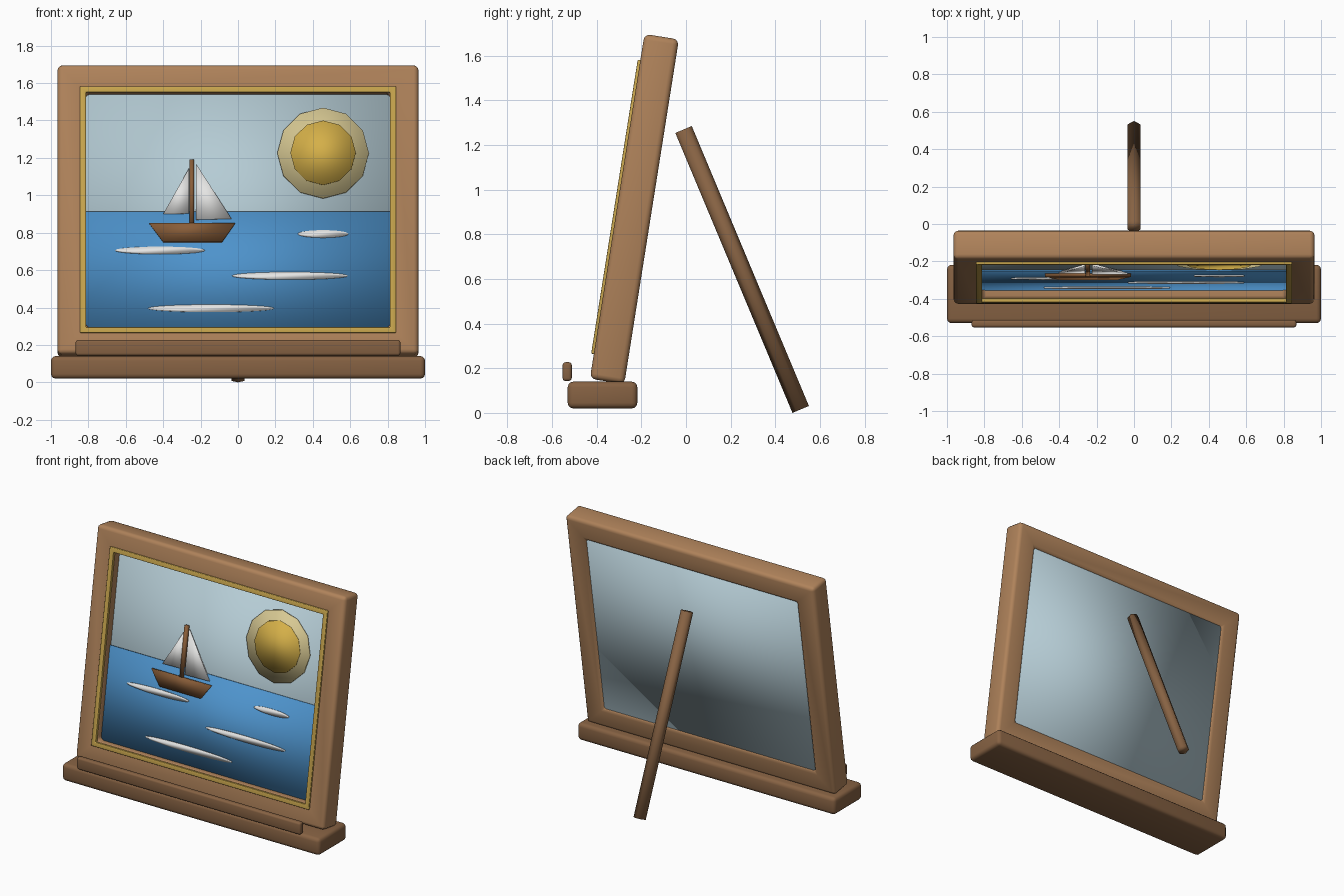
import bpy, bmesh, math
from mathutils import Matrix, Vector

if "Cube" in bpy.data.objects:
    bpy.data.objects.remove(bpy.data.objects["Cube"])

TILT = math.radians(9)
# the leaning picture: local x right, y depth, z up along the slope
LEAN = Matrix.Translation((0, -0.353, 0.145)) @ Matrix.Rotation(-TILT, 4, 'X')


def material(name, r, g, b):
    m = bpy.data.materials.new(name)
    m.diffuse_color = (r, g, b, 1)
    m.use_nodes = True
    m.node_tree.nodes["Principled BSDF"].inputs["Base Color"].default_value = m.diffuse_color
    return m


WOOD = material("frame wood", .43, .225, .103)
DARK = material("stand wood", .24, .122, .056)
GOLD = material("gold trim", .58, .38, .075)
SKY = material("sky blue", .46, .60, .66)
SEA = material("sea blue", .075, .29, .60)
SUN = material("sun yellow", .66, .43, .065)
HALO = material("pale halo", .68, .58, .29)
WHITE = material("sail white", .78, .78, .77)
HULL = material("boat brown", .25, .11, .04)


def finish(name, bm, mat, bevel=0):
    bmesh.ops.recalc_face_normals(bm, faces=bm.faces)
    for f in bm.faces:
        f.smooth = True
    me = bpy.data.meshes.new(name)
    bm.to_mesh(me)
    bm.free()
    me.materials.append(mat)
    ob = bpy.data.objects.new(name, me)
    bpy.context.collection.objects.link(ob)
    if bevel:
        mod = ob.modifiers.new("bevel", 'BEVEL')
        mod.width, mod.segments = bevel, 3
    return ob


def box(name, x, y0, y1, z0, z1, mat, bevel=0, matrix=Matrix()):
    bm = bmesh.new()
    bmesh.ops.create_cube(bm, size=1)
    for v in bm.verts:
        v.co = matrix @ Vector((v.co.x * 2 * x,
                                (y0 + y1) / 2 + v.co.y * (y1 - y0),
                                (z0 + z1) / 2 + v.co.z * (z1 - z0)))
    return finish(name, bm, mat, bevel)


def ring(name, outer, inner, y0, y1, mat, bevel):
    """Rectangular ring; outer and inner are (half width, bottom, top)."""
    bm = bmesh.new()
    loops = []
    for y, (w, b, t) in ((y0, outer), (y0, inner), (y1, inner), (y1, outer)):
        loops.append([bm.verts.new(LEAN @ Vector((x, y, z)))
                      for x, z in ((-w, b), (w, b), (w, t), (-w, t))])
    for k in range(4):
        a, c = loops[k], loops[(k + 1) % 4]
        for i in range(4):
            j = (i + 1) % 4
            bm.faces.new((a[i], a[j], c[j], c[i]))
    return finish(name, bm, mat, bevel)


def plate(name, points, y0, y1, mat):
    """Flat cutout on the picture; points use front-view x and z."""
    bm = bmesh.new()
    rows = [[bm.verts.new(LEAN @ Vector((x, y, (z - .15) / math.cos(TILT))))
             for x, z in points] for y in (y0, y1)]
    n = len(points)
    bm.faces.new(rows[0])
    bm.faces.new(rows[1][::-1])
    for i in range(n):
        j = (i + 1) % n
        bm.faces.new((rows[0][i], rows[1][i], rows[1][j], rows[0][j]))
    return finish(name, bm, mat)


def oval(cx, cz, rx, rz, n):
    return [(cx + rx * math.cos(i * math.tau / n), cz + rz * math.sin(i * math.tau / n))
            for i in range(n)]


# frame, gold trim and picture panels (the backing is nearly flush with the frame back)
ring("frame", (.965, -.004, 1.56), (.815, .142, 1.41), -.078, .078, WOOD, .025)
ring("gold_trim", (.845, .108, 1.442), (.813, .138, 1.41), -.09, -.066, GOLD, .005)
box("sky_panel", .84, -.014, .066, .115, 1.435, SKY, 0, LEAN)
box("sea_panel", .832, -.024, -.01, .125, .775, SEA, 0, LEAN)

# sun
plate("sun_halo", oval(.455, 1.227, .245, .242, 12), -.027, -.012, HALO)
plate("sun_disc", oval(.455, 1.227, .175, .172, 12), -.036, -.02, SUN)

# waves
for i, (x, z, r) in enumerate(((-.417, .706, .24), (.455, .794, .135),
                               (.278, .57, .31), (-.144, .396, .337))):
    plate(f"wave_{i + 1}", oval(x, z, r, .02, 32), -.031, -.022, WHITE)

# sailing boat
plate("boat_hull", [(-.40, .75), (-.085, .75), (-.015, .85), (-.475, .85)], -.041, -.018, HULL)
plate("boat_mast", [(-.258, .84), (-.235, .84), (-.235, 1.19), (-.258, 1.19)], -.038, -.012, HULL)
plate("left_sail", [(-.40, .90), (-.262, .903), (-.262, 1.145)], -.032, -.02, WHITE)
plate("right_sail", [(-.225, .87), (-.035, .875), (-.225, 1.17)], -.032, -.02, WHITE)

# ledge and its front lip
box("ledge", 1.0, -.53, -.218, .02, .14, DARK, .025)
box("ledge_lip", .868, -.553, -.512, .143, .227, DARK, .013)

# six-sided rear support leg, one corner toward the back
top, foot = Vector((0, -.011, 1.27)), Vector((0, .514, .0155))
axis = top - foot
bm = bmesh.new()
bmesh.ops.create_cone(bm, cap_ends=True, segments=6, radius1=.04, radius2=.04, depth=axis.length)
turn = Matrix.Rotation(math.atan2(-axis.y, axis.z), 4, 'X')
if max(abs(v.co.y) for v in bm.verts) < .039:
    turn = turn @ Matrix.Rotation(math.radians(30), 4, 'Z')
bmesh.ops.transform(bm, matrix=Matrix.Translation((top + foot) / 2) @ turn, verts=bm.verts)
finish("support_leg", bm, DARK)
